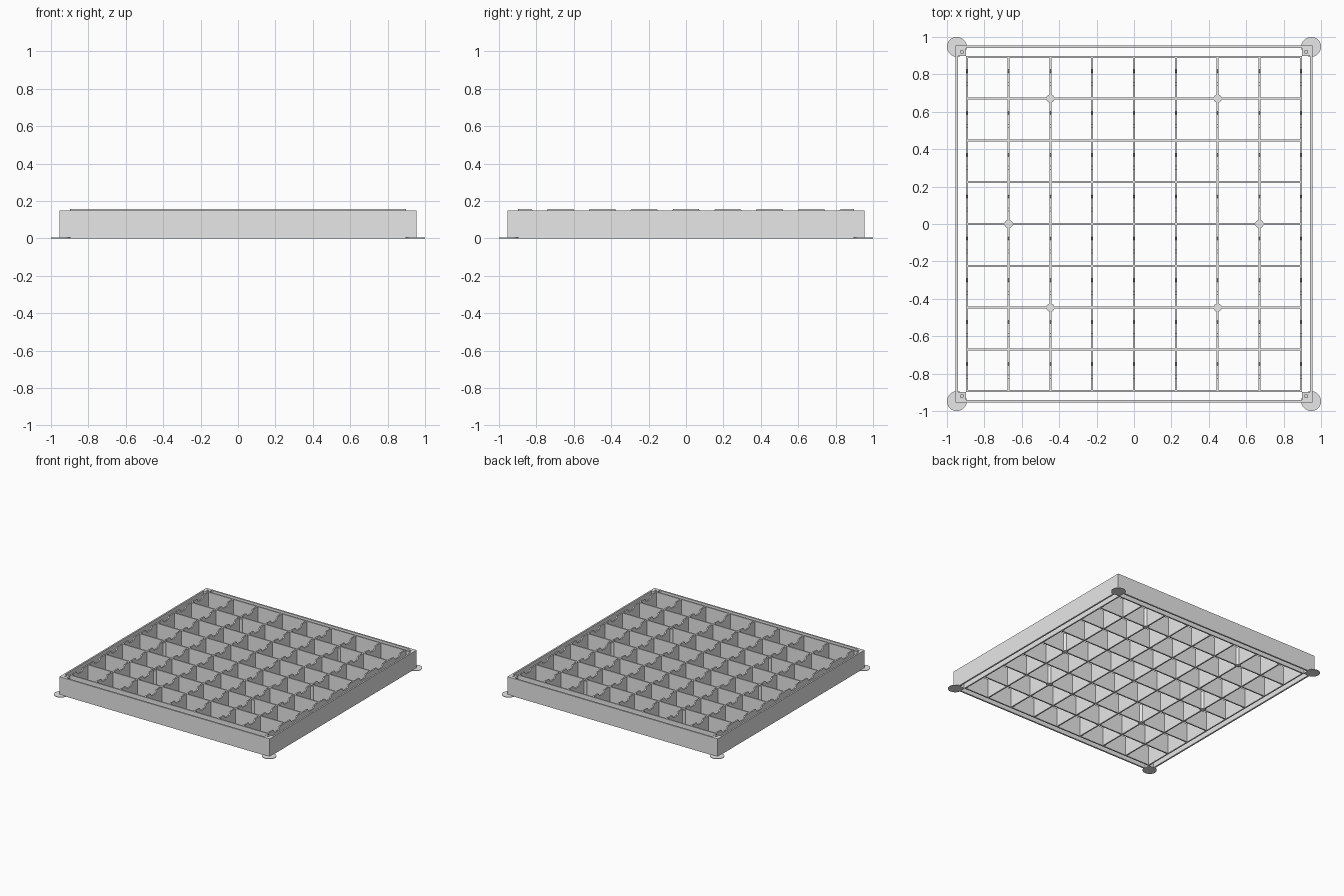
import bpy, bmesh, math

if "Cube" in bpy.data.objects:
    bpy.data.objects.remove(bpy.data.objects["Cube"])

STEP = 0.2235          # cell size
GRID = 4 * STEP        # half width of the lattice
OUT = 0.955            # half width of the outer frame
WALL = 0.013           # frame thickness
RIB = 0.011            # lattice rib thickness
FRAME_H, RIB_H = 0.148, 0.156

grey = bpy.data.materials.new("grey plastic")
grey.diffuse_color = (0.8, 0.8, 0.8, 1)
grey.use_nodes = True
grey.node_tree.nodes["Principled BSDF"].inputs["Base Color"].default_value = grey.diffuse_color


def finish(name, bm):
    bmesh.ops.recalc_face_normals(bm, faces=bm.faces)
    mesh = bpy.data.meshes.new(name)
    bm.to_mesh(mesh)
    bm.free()
    mesh.materials.append(grey)
    obj = bpy.data.objects.new(name, mesh)
    bpy.context.collection.objects.link(obj)
    return obj


def box(name, x0, x1, y0, y1, z0, z1):
    bm = bmesh.new()
    bmesh.ops.create_cube(bm, size=1)
    for v in bm.verts:
        v.co = (x1 if v.co.x > 0 else x0, y1 if v.co.y > 0 else y0, z1 if v.co.z > 0 else z0)
    return finish(name, bm)


def cylinder(name, x, y, z0, z1, r, sides=32):
    bm = bmesh.new()
    bmesh.ops.create_cone(bm, cap_ends=True, segments=sides, radius1=r, radius2=r, depth=z1 - z0)
    bmesh.ops.translate(bm, verts=bm.verts, vec=(x, y, (z0 + z1) / 2))
    obj = finish(name, bm)
    bpy.context.view_layer.objects.active = obj
    obj.select_set(True)
    bpy.ops.object.shade_smooth_by_angle()
    obj.select_set(False)
    return obj


def notched_rib(name, x):
    """Rib along y with a bevelled notch in the middle of each cell."""
    end = GRID + RIB / 2
    pts = [(-end, 0), (-end, RIB_H)]
    for i in range(8):
        c = (i - 3.5) * STEP
        pts += [(c - 0.043, RIB_H), (c - 0.035, RIB_H - 0.012), (c - 0.026, RIB_H - 0.026),
                (c + 0.026, RIB_H - 0.026), (c + 0.035, RIB_H - 0.012), (c + 0.043, RIB_H)]
    pts += [(end, RIB_H), (end, 0)]
    bm = bmesh.new()
    face = bm.faces.new([bm.verts.new((x - RIB / 2, y, z)) for y, z in pts])
    ext = bmesh.ops.extrude_face_region(bm, geom=[face])
    moved = [g for g in ext["geom"] if isinstance(g, bmesh.types.BMVert)]
    bmesh.ops.translate(bm, verts=moved, vec=(RIB, 0, 0))
    return finish(name, bm)


# outer frame
bm = bmesh.new()
rings = []
for half, z in ((OUT, 0), (OUT, FRAME_H), (OUT - WALL, FRAME_H), (OUT - WALL, 0)):
    rings.append([bm.verts.new((sx * half, sy * half, z))
                  for sx, sy in ((-1, -1), (1, -1), (1, 1), (-1, 1))])
for k in range(4):
    a, b = rings[k], rings[(k + 1) % 4]
    for i in range(4):
        j = (i + 1) % 4
        bm.faces.new((a[i], a[j], b[j], b[i]))
finish("outer_frame", bm)

# lattice: plain ribs along x, notched ribs along y
for i in range(-4, 5):
    p = i * STEP
    e = GRID + RIB / 2
    box("cross_rib", -e, e, p - RIB / 2, p + RIB / 2, 0, RIB_H)
    notched_rib("notched_rib", p)

# round support posts at lattice crossings
for sx in (-1, 1):
    for cx, cy in ((2, 3), (2, -2), (3, 0)):
        cylinder("support_post", sx * cx * STEP, cy * STEP, 0, FRAME_H, 0.022, 24)

# corner blocks with screw holes, and thin corner feet
for sx in (-1, 1):
    for sy in (-1, 1):
        xs = sorted((sx * 0.898, sx * (OUT - WALL)))
        ys = sorted((sy * 0.898, sy * (OUT - WALL)))
        block = box("corner_block", *xs, *ys, 0, FRAME_H)
        hole = cylinder("screw_hole_cutter", sx * 0.92, sy * 0.92, 0.06, 0.2, 0.009, 16)
        hole.hide_render = True
        hole.hide_set(True)
        mod = block.modifiers.new("screw hole", "BOOLEAN")
        mod.object = hole
        mod.solver = "EXACT"
        cylinder("corner_foot", sx * 0.947, sy * 0.947, 0, 0.004, 0.053, 40)
